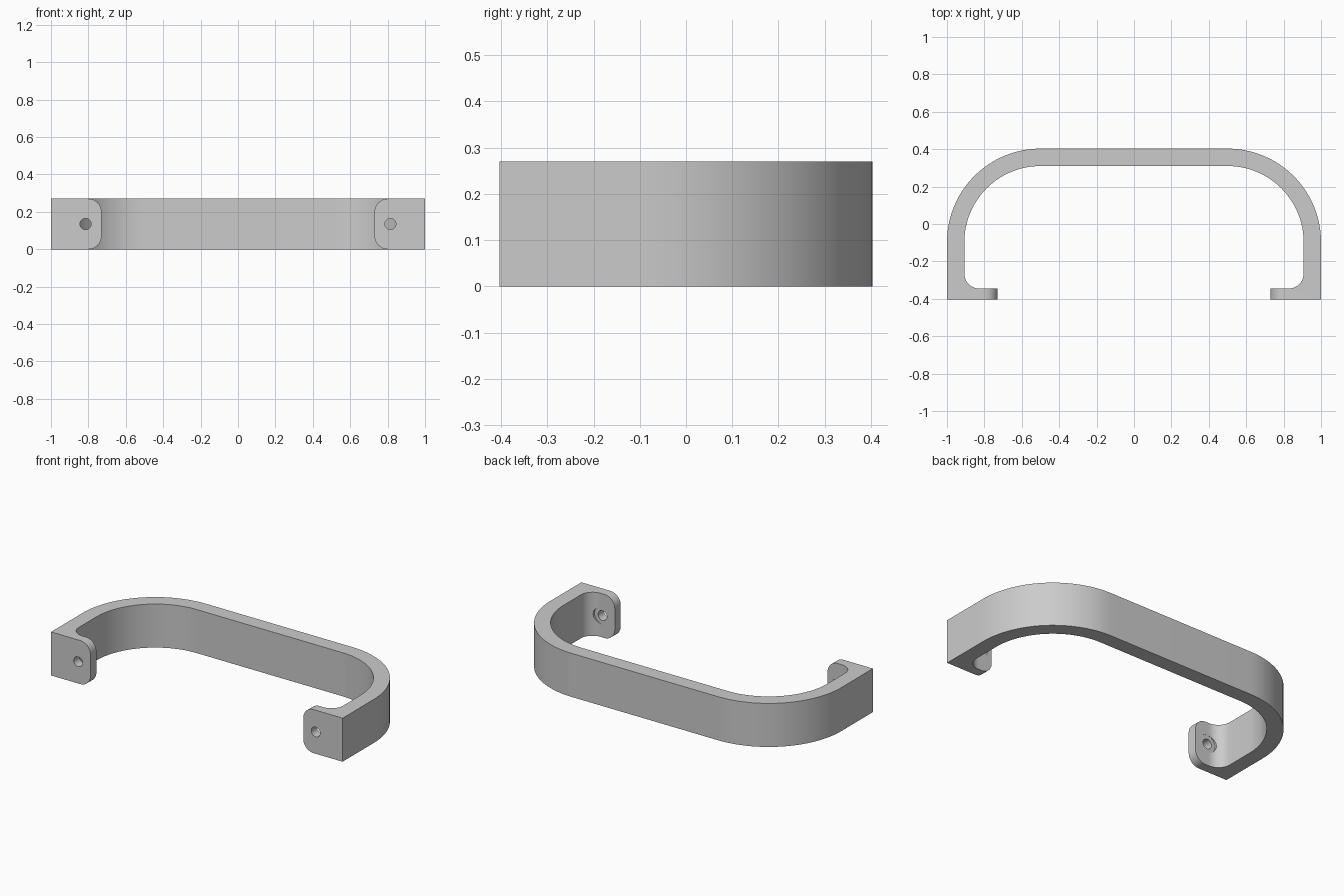
import bpy
import bmesh
from math import cos, sin, pi, radians
from mathutils import Matrix, Vector

if "Cube" in bpy.data.objects:
    bpy.data.objects.remove(bpy.data.objects["Cube"])

HEIGHT = 0.27
BACK, FRONT = 0.403, -0.403
FLOOR = -0.345            # inner face of the mounting feet
FOOT_END = 0.73
WALL = 0.093
BEND = 0.5                # outer bend radius
FILLET = 0.08
HOLE_X = 0.815

grey = bpy.data.materials.new("satin grey")
grey.use_nodes = True
colour = (0.6, 0.6, 0.6, 1)
grey.diffuse_color = colour
grey.node_tree.nodes["Principled BSDF"].inputs["Base Color"].default_value = colour


def arc(cx, cy, r, start, end, steps):
    angles = [radians(start + (end - start) * i / steps) for i in range(steps + 1)]
    return [(cx + r * cos(a), cy + r * sin(a)) for a in angles]


# Half outline: outer side from the middle to the foot, then back along the inside
cx, cy = 1 - BEND, BACK - BEND
outer = arc(cx, cy, BEND, 90, 0, 32) + [(1, FRONT), (FOOT_END, FRONT)]
inner = [(FOOT_END, FLOOR)]
inner += arc(1 - WALL - FILLET, FLOOR + FILLET, FILLET, -90, 0, 12)
inner += arc(cx, cy, BEND - WALL, 0, 90, 32)
half = outer + inner
outline = half + [(-x, y) for x, y in reversed(half)]

# Extrude the outline to full height
bm = bmesh.new()
face = bm.faces.new([bm.verts.new((x, y, 0)) for x, y in outline])
top = bmesh.ops.extrude_face_region(bm, geom=[face])
verts = [g for g in top["geom"] if isinstance(g, bmesh.types.BMVert)]
bmesh.ops.translate(bm, verts=verts, vec=(0, 0, HEIGHT))
bmesh.ops.recalc_face_normals(bm, faces=bm.faces)

# Round the free corners of the feet
corners = [e for e in bm.edges
           if all(abs(abs(v.co.x) - FOOT_END) < 1e-4 for v in e.verts)
           and abs(e.verts[0].co.z - e.verts[1].co.z) < 1e-4
           and max(v.co.y for v in e.verts) < FLOOR + 0.001]
bmesh.ops.bevel(bm, geom=corners, offset=0.07, segments=10, profile=0.5,
                affect='EDGES')
mesh = bpy.data.meshes.new("pull_handle")
bm.to_mesh(mesh)
bm.free()
mesh.materials.append(grey)
handle = bpy.data.objects.new("pull_handle", mesh)
bpy.context.collection.objects.link(handle)


def drill(name, x, radius, y0, y1):
    """Cut a round hole along y through a foot."""
    cutter_bm = bmesh.new()
    place = Matrix.Translation(Vector((x, (y0 + y1) / 2, HEIGHT / 2)))
    bmesh.ops.create_cone(cutter_bm, cap_ends=True, segments=32, radius1=radius,
                          radius2=radius, depth=y1 - y0,
                          matrix=place @ Matrix.Rotation(pi / 2, 4, 'X'))
    cutter_mesh = bpy.data.meshes.new(name)
    cutter_bm.to_mesh(cutter_mesh)
    cutter_bm.free()
    cutter_mesh.materials.append(grey)
    cutter = bpy.data.objects.new(name, cutter_mesh)
    cutter.hide_render = True
    bpy.context.collection.objects.link(cutter)
    mod = handle.modifiers.new(name, 'BOOLEAN')
    mod.operation = 'DIFFERENCE'
    mod.solver = 'EXACT'
    mod.object = cutter
    bpy.ops.object.modifier_apply(modifier=name)
    bpy.data.objects.remove(cutter)


# Screw holes, with a screw head clearance cut into the inner fillet
bpy.context.view_layer.objects.active = handle
handle.select_set(True)
for side in (-1, 1):
    drill("screw_hole", side * HOLE_X, 0.03, FRONT - 0.1, FLOOR + 0.1)
    drill("screw_head_seat", side * HOLE_X, 0.055, FLOOR - 0.001, FLOOR + 0.1)

bpy.ops.object.shade_smooth_by_angle(angle=radians(30))
